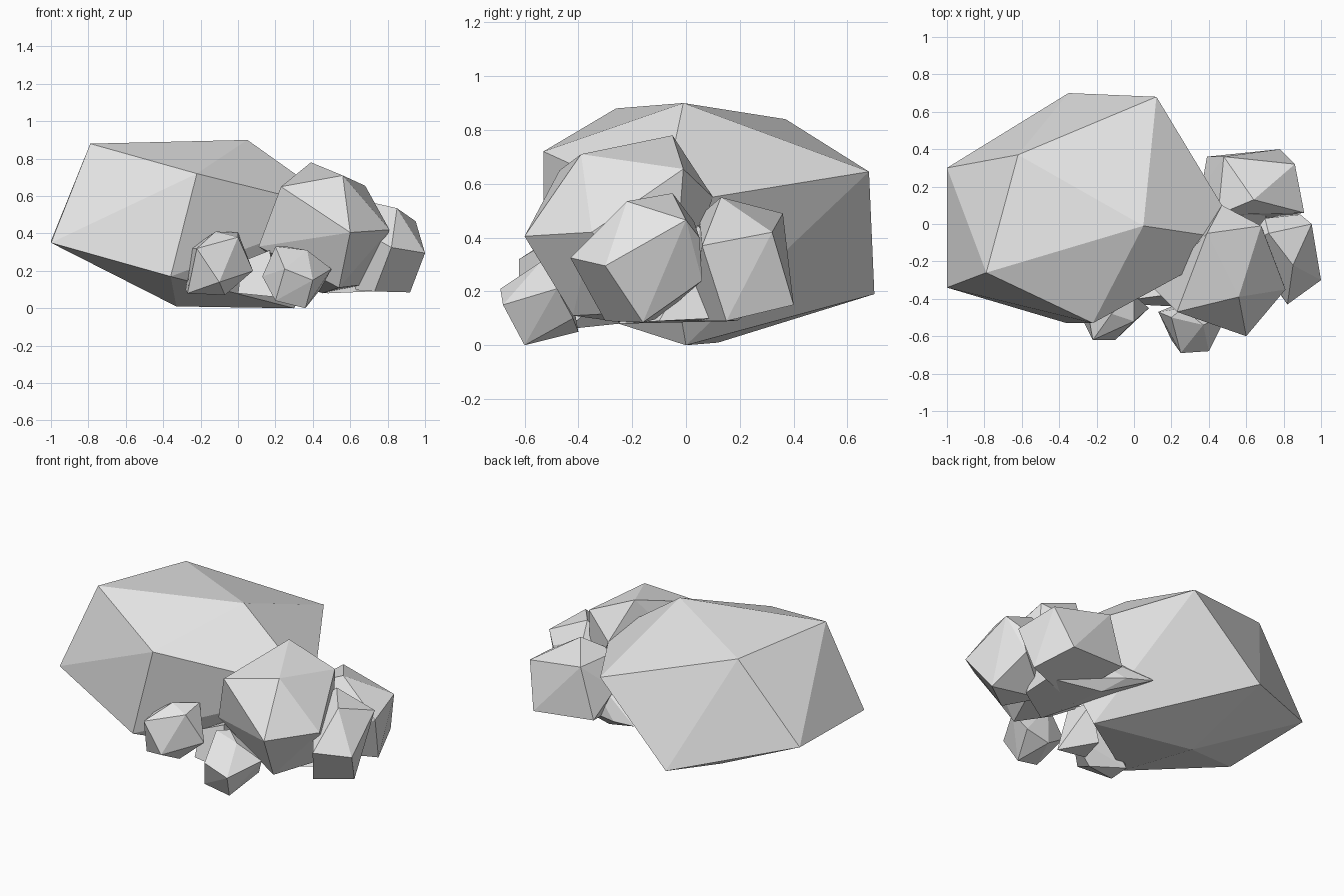
import bpy
import bmesh
import math
from mathutils import Vector

# Remove the default object only
default_cube = bpy.data.objects.get("Cube")
if default_cube:
    bpy.data.objects.remove(default_cube, do_unlink=True)


def make_material(name, colour):
    material = bpy.data.materials.new(name)
    material.use_nodes = True
    material.diffuse_color = colour
    shader = material.node_tree.nodes["Principled BSDF"]
    shader.inputs["Base Color"].default_value = colour
    shader.inputs["Roughness"].default_value = 0.9
    return material


stone = make_material("stone_grey", (0.8, 0.8, 0.8, 1.0))


def make_rock(name, corners):
    """Wrap a faceted convex stone around a handful of corner points."""
    bm = bmesh.new()
    for corner in corners:
        bm.verts.new(Vector(corner))
    hull = bmesh.ops.convex_hull(bm, input=bm.verts[:], use_existing_faces=False)
    spare = [item for item in hull["geom_interior"] if isinstance(item, bmesh.types.BMVert)]
    bmesh.ops.delete(bm, geom=spare, context="VERTS")

    # Join nearly flat triangles into broad facets
    bmesh.ops.dissolve_limit(bm, angle_limit=math.radians(8), verts=bm.verts[:], edges=bm.edges[:])
    bmesh.ops.recalc_face_normals(bm, faces=bm.faces[:])
    for face in bm.faces:
        face.smooth = False

    mesh = bpy.data.meshes.new(name)
    bm.to_mesh(mesh)
    bm.free()
    mesh.materials.append(stone)
    rock = bpy.data.objects.new(name, mesh)
    bpy.context.scene.collection.objects.link(rock)
    return rock


# Large boulder: top corners, back and side corners, then base corners
make_rock("large_boulder", [
    (-.79, -.26, .88), (.05, -.01, .9), (-.62, .37, .84),
    (.12, .68, .645), (-.35, .7, .19), (-1, .3, .36),
    (-1, -.34, .35), (-.22, -.53, .72), (-.36, -.53, .17),
    (.585, -.09, .52), (.3, 0, 0), (-.33, .12, .01),
])

# Medium boulder leaning on the right of the large one
make_rock("medium_boulder", [
    (.39, -.05, .78), (.56, -.39, .71), (.68, -.01, .655),
    (.6, -.6, .405), (.81, -.35, .42), (.23, -.47, .65),
    (.54, -.42, .11), (.11, -.35, .33), (.47, .1, .55),
    (.7, -.05, .13), (.45, -.2, .08),
])

# Two smaller boulders at the far side
make_rock("side_boulder", [
    (.85, -.22, .535), (.72, -.05, .565), (.95, 0, .465),
    (1, -.3, .295), (.82, -.43, .325), (.92, -.16, .085),
    (.85, .06, .24), (.89, .05, .4), (.7, .03, .46),
    (.73, -.3, .09), (.6, -.1, .1), (.6, -.1, .45),
])
make_rock("back_boulder", [
    (.86, .32, .42), (.87, .15, .09), (.78, .4, .15),
    (.48, .36, .49), (.64, .13, .55), (.39, .36, .18),
    (.91, .06, .37), (.5, 0, .09), (.45, .05, .48), (.36, .19, .32),
])

# Low boulder wedged beneath the others
make_rock("wedged_boulder", [
    (.13, .33, .2), (.3, .29, .17), (.4, .19, .09),
    (.48, -.25, .08), (.72, -.1, .09), (.72, .1, .1),
    (.7, .08, .4), (.4, 0, .5), (.2, .1, .3),
])

# Loose stones along the front
make_rock("front_left_stone", [
    (-.22, -.62, .32), (-.1, -.62, .14), (.08, -.45, .2),
    (-.12, -.48, .41), (0, -.38, .405), (0, -.52, .38),
    (-.27, -.52, .08), (-.07, -.48, .07), (-.28, -.4, .1), (-.25, -.45, .32),
])
make_rock("front_right_stone", [
    (.36, -.6, 0), (.5, -.48, .21), (.25, -.69, .21),
    (.2, -.62, .04), (.4, -.68, .15), (.37, -.54, .31),
    (.26, -.45, .33), (.2, -.5, .33), (.13, -.47, .17),
    (.3, -.4, .05), (.44, -.42, .1),
])
make_rock("front_middle_stone", [
    (.17, -.38, .31), (.02, -.4, .25), (.2, -.44, .06),
    (0, -.43, .08), (.05, -.25, .08), (.15, -.2, .28),
])
